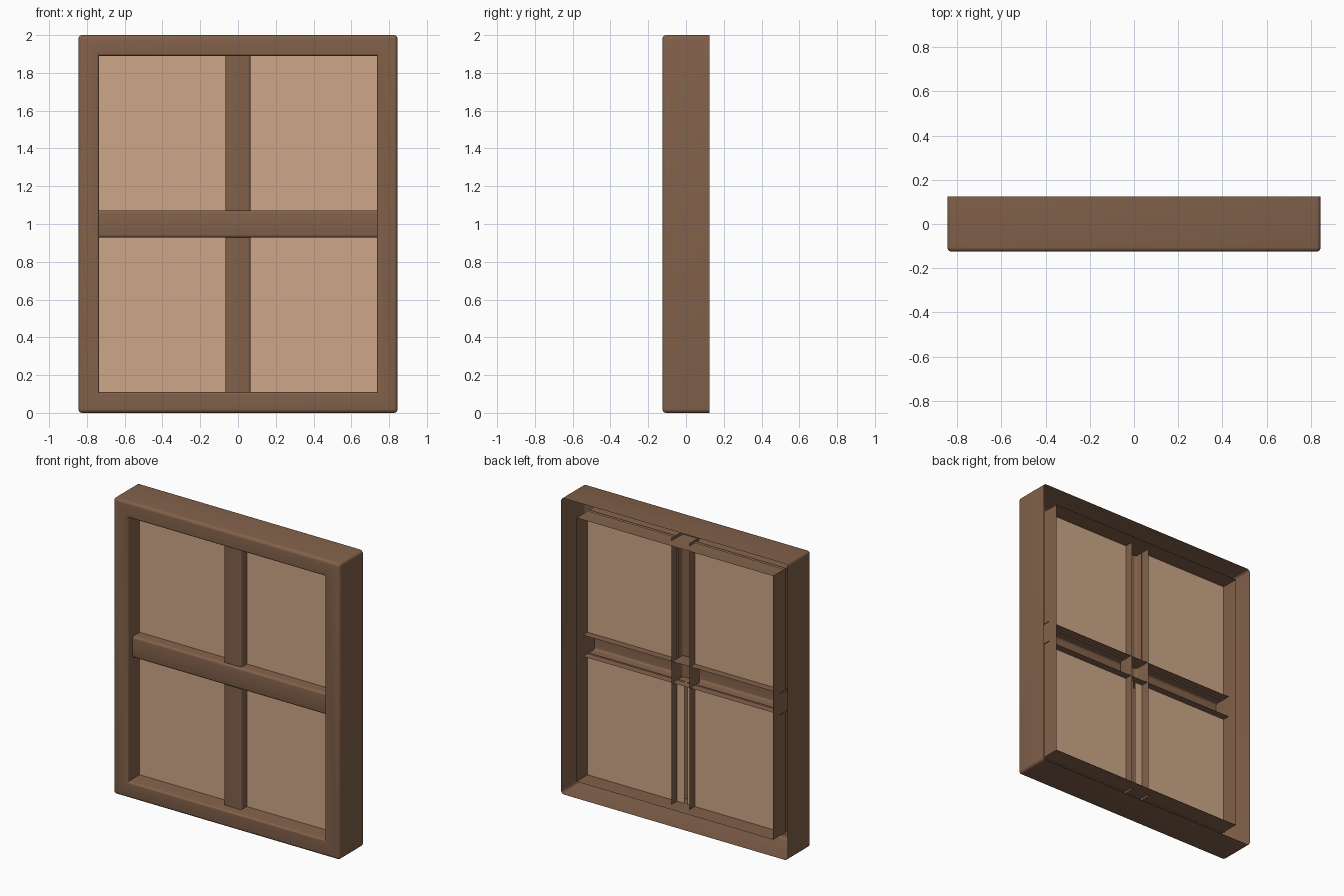
import bpy, bmesh, math
from mathutils import Vector

if "Cube" in bpy.data.objects:
    bpy.data.objects.remove(bpy.data.objects["Cube"])


def material(name, rgb):
    m = bpy.data.materials.new(name)
    m.diffuse_color = (*rgb, 1)
    m.use_nodes = True
    m.node_tree.nodes["Principled BSDF"].inputs["Base Color"].default_value = m.diffuse_color
    return m


WOOD = material("brown wood", (0.223, 0.119, 0.069))
PANE = material("tan pane", (0.610, 0.386, 0.250))


def finish(name, bm, mat):
    me = bpy.data.meshes.new(name)
    bm.to_mesh(me)
    bm.free()
    me.materials.append(mat)
    ob = bpy.data.objects.new(name, me)
    bpy.context.collection.objects.link(ob)
    bpy.ops.object.select_all(action='DESELECT')
    ob.select_set(True)
    bpy.context.view_layer.objects.active = ob
    bpy.ops.object.shade_smooth_by_angle(angle=math.radians(35))
    return ob


def arc(cx, cy, r, a0, a1, n=4):
    return [(cx + r * math.cos(math.radians(a0 + (a1 - a0) * i / n)),
             cy + r * math.sin(math.radians(a0 + (a1 - a0) * i / n))) for i in range(n + 1)]


# Outer frame: hollow shell, open at the back, swept as rectangular rings
def build_frame(hw=0.845, height=2.0, r=0.02):
    profile = ([(0, 0.125)] + arc(r, -0.125 + r, r, 180, 270)
               + arc(0.11 - 0.015, -0.11, 0.015, -90, 0) + [(0.11, 0.12)])
    bm = bmesh.new()
    rings = []
    for inset, y in profile:
        rad = max(r - inset, 0)
        c = max(inset, r)
        ring = []
        for k, (sx, sz) in enumerate([(1, 1), (-1, 1), (-1, -1), (1, -1)]):
            for x, z in arc(sx * (hw - c), height / 2 + sz * (height / 2 - c), rad,
                            90 * k, 90 * k + 90):
                ring.append(bm.verts.new((x, y, z)))
        rings.append(ring)
    n = len(rings[0])
    for a, b in zip(rings, rings[1:]):
        for i in range(n):
            j = (i + 1) % n
            bm.faces.new((a[i], b[i], b[j], a[j]))
    bmesh.ops.remove_doubles(bm, verts=bm.verts, dist=1e-5)
    bmesh.ops.dissolve_degenerate(bm, edges=bm.edges, dist=1e-5)
    bmesh.ops.recalc_face_normals(bm, faces=bm.faces)
    # outward side of the front panel must face -y
    f = min(bm.faces, key=lambda f: f.calc_center_median().y)
    if f.normal.y > 0:
        bmesh.ops.reverse_faces(bm, faces=bm.faces)
    finish("outer_frame", bm, WOOD)


# Glazing bar: U channel with rounded front edges, open at the back
def build_bar(name, start, end, across, half, front, back, r=0.015):
    start, end, across = Vector(start), Vector(end), Vector(across)
    profile = ([(-half, back)] + arc(-half + r, front + r, r, 180, 270)
               + arc(half - r, front + r, r, 270, 360) + [(half, back)])
    bm = bmesh.new()
    rows = [[bm.verts.new(p + across * u + Vector((0, y, 0))) for u, y in profile]
            for p in (start, end)]
    for i in range(len(profile) - 1):
        bm.faces.new((rows[0][i], rows[0][i + 1], rows[1][i + 1], rows[1][i]))
    bmesh.ops.recalc_face_normals(bm, faces=bm.faces)
    f = min(bm.faces, key=lambda f: f.calc_center_median().y)
    if f.normal.y > 0:
        bmesh.ops.reverse_faces(bm, faces=bm.faces)
    finish(name, bm, WOOD)


# Flat pane sheet
def build_pane(name, x0, x1, z0, z1, y=0.0):
    bm = bmesh.new()
    bm.faces.new([bm.verts.new((x, y, z)) for x, z in
                  ((x0, z0), (x1, z0), (x1, z1), (x0, z1))])
    finish(name, bm, PANE)


build_frame()
build_bar("vertical_bar", (0, 0, 0.095), (0, 0, 1.91), (1, 0, 0), 0.067, -0.06, 0.06)
build_bar("horizontal_bar", (-0.74, 0, 1.0), (0.74, 0, 1.0), (0, 0, 1), 0.072, -0.075, 0.05)
for side, s in (("left", -1), ("right", 1)):
    xs = sorted((s * 0.06, s * 0.745))
    build_pane("upper_pane_" + side, *xs, 1.065, 1.90)
    xs = sorted((s * 0.01, s * 0.745))
    build_pane("lower_pane_" + side, *xs, 0.105, 0.935)
